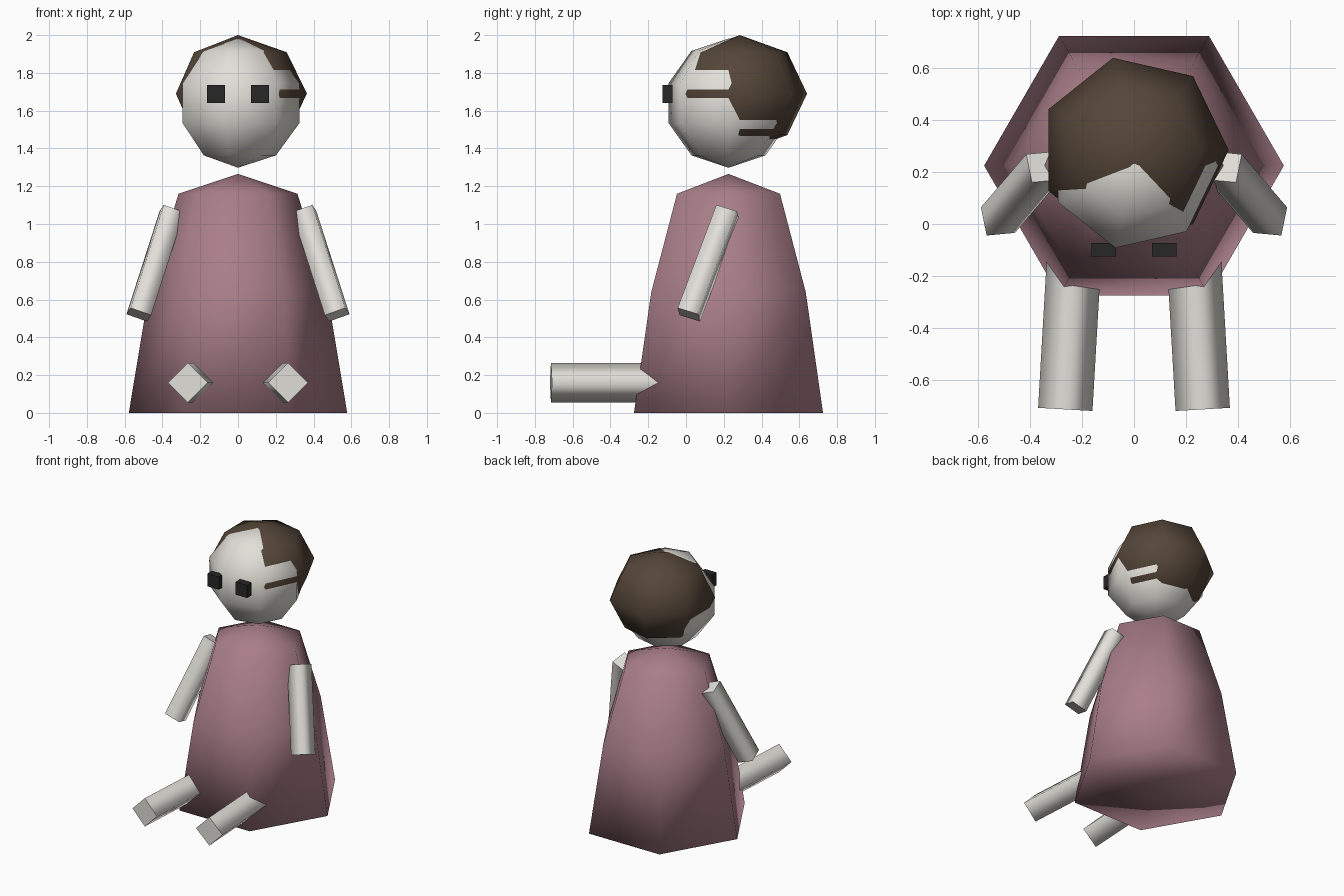
import bpy, bmesh
from math import cos, sin, pi
from mathutils import Vector

if "Cube" in bpy.data.objects:
    bpy.data.objects.remove(bpy.data.objects["Cube"])


def material(name, rgb):
    m = bpy.data.materials.new(name)
    m.diffuse_color = (*rgb, 1)
    m.use_nodes = True
    m.node_tree.nodes["Principled BSDF"].inputs["Base Color"].default_value = m.diffuse_color
    return m


SKIN = material("pale", (0.76, 0.74, 0.69))
PINK = material("pink", (0.40, 0.21, 0.25))
BROWN = material("brown", (0.09, 0.06, 0.04))
BLACK = material("black", (0.02, 0.02, 0.02))


def finish(name, bm, mat):
    bmesh.ops.recalc_face_normals(bm, faces=bm.faces)
    me = bpy.data.meshes.new(name)
    bm.to_mesh(me)
    bm.free()
    me.materials.append(mat)
    ob = bpy.data.objects.new(name, me)
    bpy.context.collection.objects.link(ob)
    return ob


def lathe(name, profile, sides, centre, mat):
    """Smooth low-poly solid of revolution; the first and last points are poles."""
    c = Vector(centre)
    bm = bmesh.new()
    rings = []
    for r, z in profile:
        if r == 0:
            rings.append([bm.verts.new(c + Vector((0, 0, z)))] * sides)
        else:
            rings.append([bm.verts.new(c + Vector((r * cos(2 * pi * i / sides),
                                                   r * sin(2 * pi * i / sides), z)))
                          for i in range(sides)])
    for a, b in zip(rings, rings[1:]):
        for i in range(sides):
            j = (i + 1) % sides
            bm.faces.new(dict.fromkeys((a[i], a[j], b[j], b[i]))).smooth = True
    return finish(name, bm, mat)


def globe(r, h, rings):
    """Profile of an ellipsoid with evenly spaced latitudes."""
    mid = [(r * sin(pi * k / rings), -h * cos(pi * k / rings)) for k in range(1, rings)]
    return [(0, -h)] + mid + [(0, h)]


def limb(name, start, end, radius, roll, side):
    """Square bar from start to end; side = -1 or 1 mirrors it in x."""
    a, b = Vector(start), Vector(end)
    d = (a - b).normalized()
    u = Vector((1, 0, 0))
    u = (u - u.dot(d) * d).normalized()
    v = d.cross(u)
    bm = bmesh.new()
    loops = []
    for p in (a, b):
        loop = []
        for k in range(4):
            t = roll + pi / 4 + k * pi / 2
            q = p + radius * (cos(t) * u + sin(t) * v)
            loop.append(bm.verts.new((-side * q.x, q.y, q.z)))
        loops.append(loop)
    for k in range(4):
        j = (k + 1) % 4
        bm.faces.new((loops[0][k], loops[0][j], loops[1][j], loops[1][k])).smooth = True
    for loop in loops:
        for e in bm.faces.new(loop).edges:
            e.smooth = False
    return finish(name, bm, SKIN)


# Six-sided gown, seven-sided head and the hair shell that cuts through it
lathe("gown", [(0, 0), (0.578, 0), (0.472, 0.64), (0.315, 1.16), (0, 1.265)],
      6, (0, 0.225, 0), PINK)
lathe("head", globe(0.342, 0.342, 5), 7, (0, 0.225, 1.64), SKIN)
lathe("hair", globe(0.365, 0.31, 4), 7, (0, 0.285, 1.69), BROWN)

for side, tag in ((-1, "right"), (1, "left")):
    # Arms hang down and forward, legs lie flat with a diamond section
    limb("arm_" + tag, (-0.35, 0.22, 1.065), (-0.525, 0.015, 0.52), 0.082, 0.2, side)
    limb("leg_" + tag, (-0.23, -0.11, 0.16), (-0.265, -0.715, 0.16), 0.105, pi / 4, side)
    # Block eyes
    bm = bmesh.new()
    bmesh.ops.create_cube(bm, size=1)
    for v in bm.verts:
        v.co = (v.co.x * 0.095 + side * 0.116, v.co.y * 0.053 - 0.099, v.co.z * 0.095 + 1.688)
    finish("eye_" + tag, bm, BLACK)
